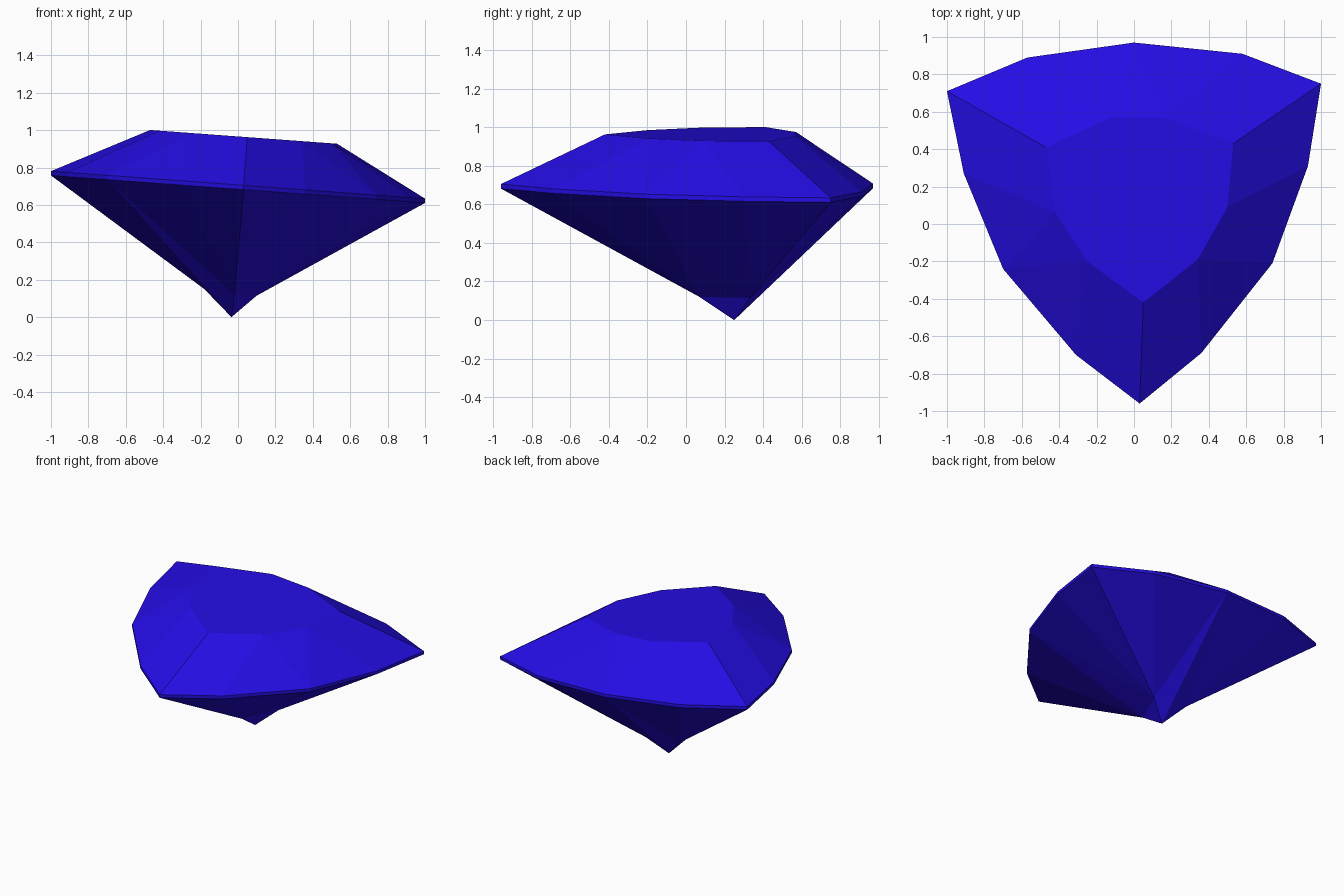
import bpy
import bmesh

cube = bpy.data.objects.get("Cube")
if cube:
    bpy.data.objects.remove(cube, do_unlink=True)

# Outlines seen from above; each side starts at one of the three corners
girdle_outline = [(-1, .71), (-.57, .89), (0, .97), (.58, .91),
                  (1, .75), (.93, .31), (.74, -.21), (.36, -.69),
                  (.03, -.96), (-.31, -.7), (-.7, -.24), (-.91, .27)]
table_outline = [(-.47, .41), (-.12, .57), (.17, .57),
                 (.53, .43), (.5, .09), (.34, -.19),
                 (.05, -.42), (-.25, -.2), (-.42, .06)]
# Where the corner edges bend just above the point
bend_points = [(-.18, .33, .15), (.1, .33, .115), (-.02, .07, .12)]
TILT = -.0735

bm = bmesh.new()


def tilted_ring(outline, height):
    """Add the outline on a plane that leans down towards the left."""
    return [bm.verts.new((x, y, height + TILT * x)) for x, y in outline]


table = tilted_ring(table_outline, .966)
girdle_top = tilted_ring(girdle_outline, .707)
girdle_low = tilted_ring(girdle_outline, .684)
bends = [bm.verts.new(point) for point in bend_points]
culet = bm.verts.new((-.035, .25, 0))

# Flat table on top
bm.faces.new(table)

# Thin girdle band
count = len(girdle_top)
for i in range(count):
    j = (i + 1) % count
    bm.faces.new((girdle_top[i], girdle_top[j], girdle_low[j], girdle_low[i]))

for side in range(3):
    # Crown: two facets, a middle triangle, two facets
    g = [girdle_top[(side * 4 + k) % count] for k in range(5)]
    t = [table[(side * 3 + k) % len(table)] for k in range(4)]
    bm.faces.new((g[0], g[1], t[1], t[0]))
    bm.faces.new((g[1], g[2], t[1]))
    bm.faces.new((g[2], t[2], t[1]))
    bm.faces.new((g[2], g[3], t[2]))
    bm.faces.new((g[3], g[4], t[3], t[2]))

    # Pavilion: facets running down to the bends and the point
    p = [girdle_low[(side * 4 + k) % count] for k in range(5)]
    start, end = bends[side], bends[(side + 1) % 3]
    for a, b, tip in ((0, 1, start), (1, 2, start), (2, 3, end), (3, 4, end)):
        bm.faces.new((p[a], p[b], tip))
    if side == 1:
        bm.faces.new((p[2], start, end))
        bm.faces.new((start, end, culet))
    else:
        bm.faces.new((p[2], start, culet))
        bm.faces.new((p[2], end, culet))

bmesh.ops.recalc_face_normals(bm, faces=bm.faces)
mesh = bpy.data.meshes.new("cut_gem")
bm.to_mesh(mesh)
bm.free()

# Deep blue, flat shaded
blue = bpy.data.materials.new("deep_blue")
blue.use_nodes = True
color = (.018, .004, .78, 1)
blue.diffuse_color = color
blue.node_tree.nodes["Principled BSDF"].inputs["Base Color"].default_value = color
mesh.materials.append(blue)

gem = bpy.data.objects.new("cut_gem", mesh)
bpy.context.collection.objects.link(gem)
